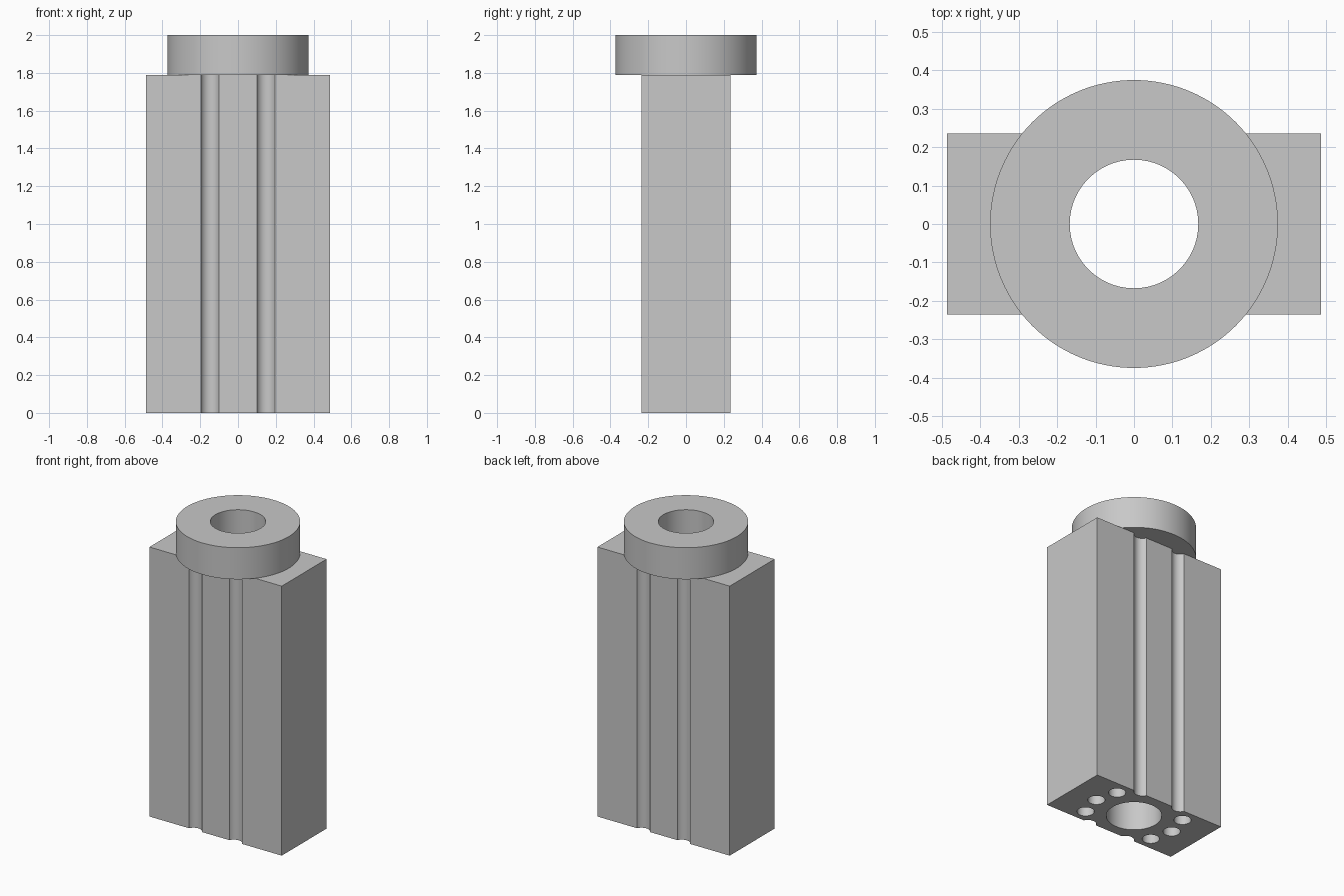
import bpy
import math

# Remove the default object
cube = bpy.data.objects.get("Cube")
if cube:
    bpy.data.objects.remove(cube, do_unlink=True)

BODY_TOP, TOP = 1.79, 2.0
BORE_R, FLANGE_R = 0.167, 0.374
HOLE_R, HOLE_RING = 0.052, 0.296

grey = bpy.data.materials.new("plain grey")
grey.use_nodes = True
colour = (0.58, 0.58, 0.58, 1)
grey.diffuse_color = colour
grey.node_tree.nodes["Principled BSDF"].inputs["Base Color"].default_value = colour


def cylinder(name, radius, x, y, bottom, top, sides):
    bpy.ops.mesh.primitive_cylinder_add(
        vertices=sides, radius=radius, depth=top - bottom,
        location=(x, y, (bottom + top) / 2))
    obj = bpy.context.object
    obj.name = name
    return obj


def cut(target, cutters):
    """Subtract each cutter from the target, then discard it."""
    for cutter in cutters:
        cutter.hide_render = True
        mod = target.modifiers.new("cut", 'BOOLEAN')
        mod.operation = 'DIFFERENCE'
        mod.solver = 'EXACT'
        mod.object = cutter
        bpy.context.view_layer.objects.active = target
        bpy.ops.object.modifier_apply(modifier=mod.name)
        bpy.data.objects.remove(cutter, do_unlink=True)


def finish(obj):
    obj.data.materials.clear()
    obj.data.materials.append(grey)
    bpy.ops.object.select_all(action='DESELECT')
    obj.select_set(True)
    bpy.context.view_layer.objects.active = obj
    bpy.ops.object.shade_smooth_by_angle(angle=math.radians(30))


# Rectangular body
bpy.ops.mesh.primitive_cube_add(size=1, location=(0, 0, BODY_TOP / 2))
body = bpy.context.object
body.name = "body_block"
body.scale = (0.972, 0.47, BODY_TOP)
bpy.ops.object.transform_apply(location=False, rotation=False, scale=True)

# Central bore, plus a ring of holes; those at 60 degrees break out as grooves
cutters = [cylinder("bore_cutter", BORE_R, 0, 0, -0.1, 1.9, 96)]
for side in (0, 180):
    for step in (-60, -30, 0, 30, 60):
        a = math.radians(side + step)
        cutters.append(cylinder("hole_cutter", HOLE_R, HOLE_RING * math.cos(a),
                                HOLE_RING * math.sin(a), -0.1, 1.9, 48))
cut(body, cutters)
finish(body)

# Round flange with the bore running through it
flange = cylinder("top_flange", FLANGE_R, 0, 0, BODY_TOP, TOP, 128)
cut(flange, [cylinder("flange_bore_cutter", BORE_R, 0, 0, 1.7, 2.1, 96)])
finish(flange)
